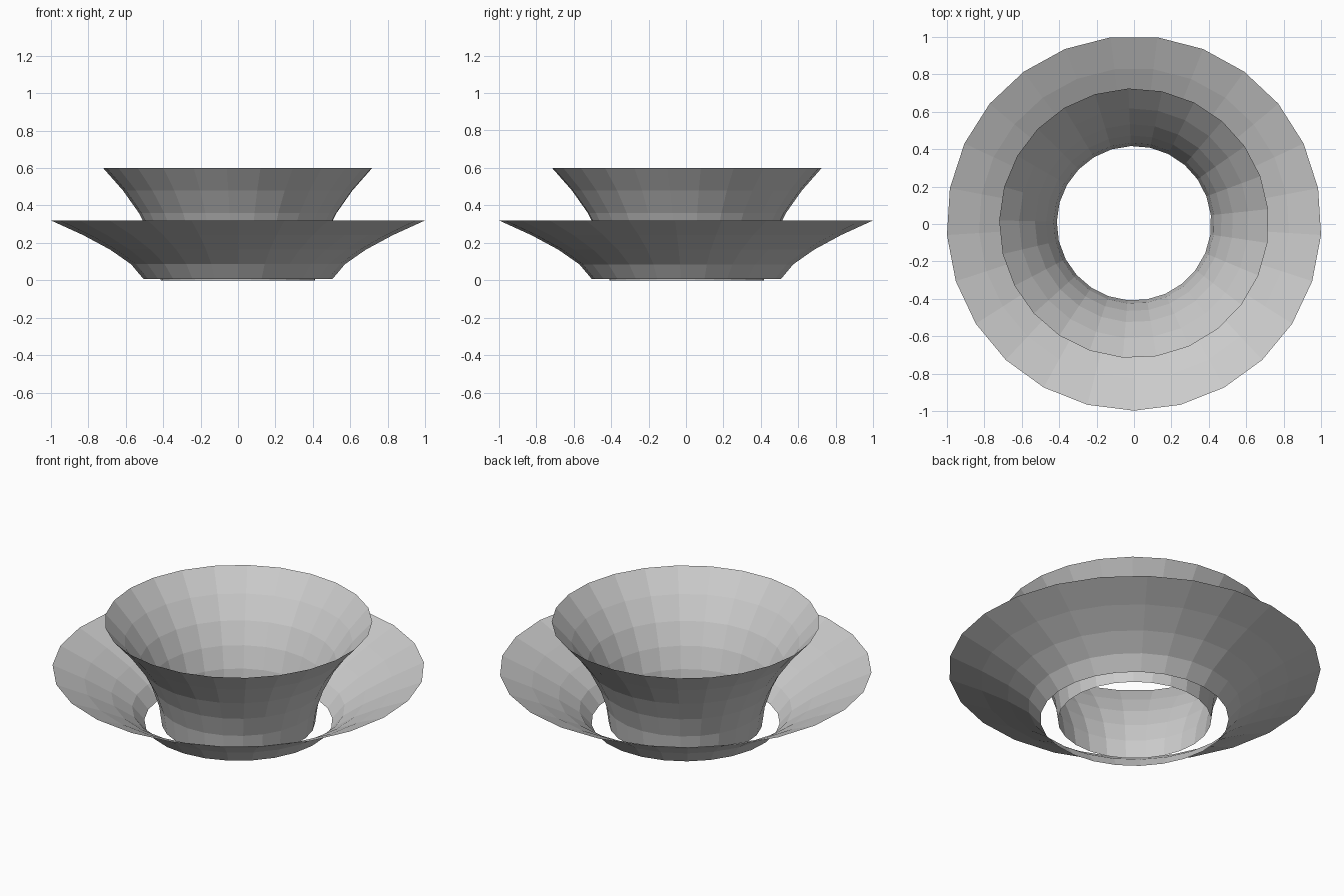
import bpy, bmesh
from math import cos, sin, radians, tau

if "Cube" in bpy.data.objects:
    bpy.data.objects.remove(bpy.data.objects["Cube"])

SIDES = 25
Y_SHIFT = 0.004  # odd side count: centres the bounding box


def flared_ring(name, profile, start_angle):
    """Open, flat-shaded surface of revolution from (radius, z) points."""
    bm = bmesh.new()
    rings = []
    for r, z in profile:
        angles = [start_angle + tau * i / SIDES for i in range(SIDES)]
        rings.append([bm.verts.new((r * cos(a), r * sin(a) + Y_SHIFT, z)) for a in angles])
    for low, high in zip(rings, rings[1:]):
        for i in range(SIDES):
            j = (i + 1) % SIDES
            bm.faces.new((low[i], low[j], high[j], high[i]))
    mesh = bpy.data.meshes.new(name)
    bm.to_mesh(mesh)
    bm.free()
    obj = bpy.data.objects.new(name, mesh)
    bpy.context.collection.objects.link(obj)
    return obj


# Wide, low outer petal ring
flared_ring("outer_flare",
            [(0.507, 0.008), (0.573, 0.086), (0.685, 0.164), (0.83, 0.242), (1.002, 0.32)],
            radians(-90))

# Taller, narrower inner petal ring
flared_ring("inner_flare",
            [(0.413, 0.0), (0.43, 0.12), (0.47, 0.24), (0.53, 0.36), (0.615, 0.48), (0.721, 0.6)],
            radians(6))
